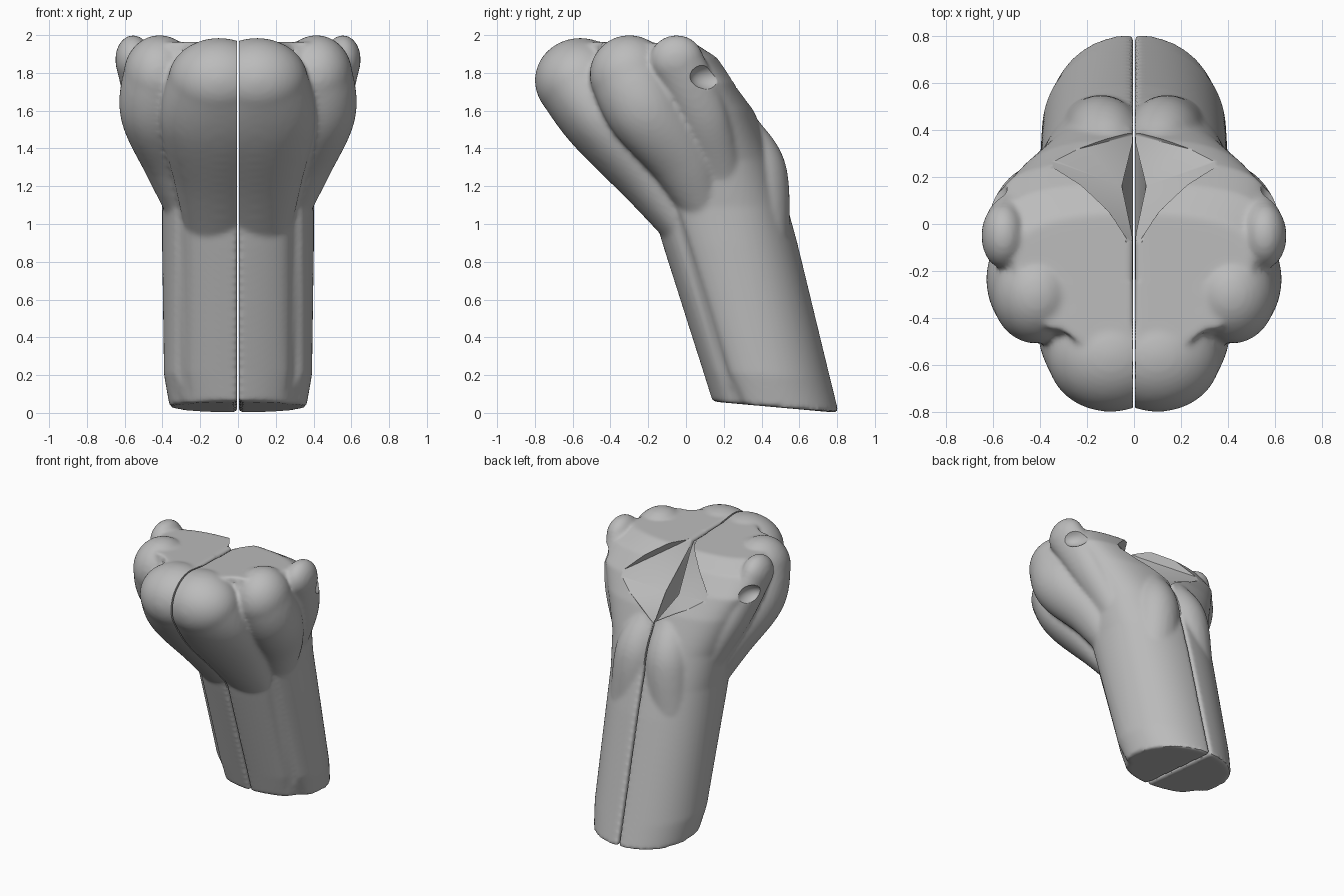
import bpy, bmesh, math
from mathutils import Vector, Matrix

if "Cube" in bpy.data.objects:
    bpy.data.objects.remove(bpy.data.objects["Cube"], do_unlink=True)

grey = bpy.data.materials.new("plain grey")
grey.use_nodes = True
grey.diffuse_color = (0.5, 0.5, 0.5, 1)
grey.node_tree.nodes["Principled BSDF"].inputs["Base Color"].default_value = (0.5, 0.5, 0.5, 1)


def to_object(bm, name):
    bmesh.ops.recalc_face_normals(bm, faces=bm.faces)
    mesh = bpy.data.meshes.new(name)
    bm.to_mesh(mesh)
    bm.free()
    mesh.materials.append(grey)
    obj = bpy.data.objects.new(name, mesh)
    bpy.context.collection.objects.link(obj)
    return obj


def add_stalk(bm, levels, steps=36):
    """Loft of half sections, flat on the midline."""
    rings = []
    for yf, zf, yb, zb, w, wide, power in levels:
        ring = []
        ym = yf + (yb - yf) * wide
        for i in range(steps + 1):
            a = math.pi * (i / steps - 0.5)
            x = 0.002 + w * max(math.cos(a), 0) ** (2 / power)
            s = math.copysign(abs(math.sin(a)) ** (2 / power), a)
            y = ym + s * ((yb - ym) if s > 0 else (ym - yf))
            # shallow groove along the front corner
            if s < 0:
                y += 0.035 * math.exp(-((x - 0.3) / 0.025) ** 2)
            z = zf + (zb - zf) * (y - yf) / (yb - yf)
            ring.append(bm.verts.new((x, y, z)))
        rings.append(ring)
    n = steps + 1
    for a, b in zip(rings, rings[1:]):
        for i in range(n):
            j = (i + 1) % n
            bm.faces.new((a[i], a[j], b[j], b[i]))
    bm.faces.new(rings[0])
    bm.faces.new(rings[-1])


def spline(p0, p1, p2, p3, t):
    return 0.5 * (2 * p1 + (p2 - p0) * t + (2 * p0 - 5 * p1 + 4 * p2 - p3) * t ** 2
                  + (3 * p1 - p0 - 3 * p2 + p3) * t ** 3)


def add_lobe(bm, stations, steps=14):
    """Swollen lobe: ellipsoids along a smooth path of (centre, radii)."""
    pts = [stations[0]] + stations + [stations[-1]]
    for quad in zip(pts, pts[1:], pts[2:], pts[3:]):
        for i in range(steps + 1):
            c, r = (spline(*[Vector(q[k]) for q in quad], i / steps) for k in (0, 1))
            m = Matrix.Translation(c) @ Matrix.Diagonal((*r, 1))
            bmesh.ops.create_icosphere(bm, subdivisions=4, radius=1, matrix=m)


# Half body: stalk with swollen head
bm = bmesh.new()
add_stalk(bm, [
    (0.14, 0.06, 0.81, 0.00, 0.36, 0.45, 2.1),
    (0.09, 0.22, 0.765, 0.18, 0.39, 0.45, 2.1),
    (-0.12, 0.88, 0.59, 0.9, 0.40, 0.5, 2.2),
    (-0.18, 1.08, 0.535, 1.1, 0.40, 0.52, 2.3),
    (-0.28, 1.3, 0.46, 1.35, 0.43, 0.57, 2.4),
    (-0.42, 1.6, 0.36, 1.6, 0.52, 0.65, 2.7),
    (-0.48, 1.75, 0.27, 1.75, 0.57, 0.75, 2.8),
    (-0.53, 1.88, 0.17, 1.88, 0.57, 0.74, 2.6),
    (-0.53, 1.965, 0.05, 1.955, 0.5, 0.7, 2.4)])
# front lobe, cut off by the midline
add_lobe(bm, [((0.1, -0.56, 1.76), (0.27, 0.24, 0.225)),
              ((0.1, -0.44, 1.55), (0.31, 0.21, 0.2)),
              ((0.1, -0.18, 1.24), (0.24, 0.17, 0.17)),
              ((0.1, 0.0, 0.97), (0.18, 0.11, 0.12))])
# side lobe
add_lobe(bm, [((0.415, -0.3, 1.79), (0.19, 0.21, 0.21)),
              ((0.43, -0.21, 1.6), (0.195, 0.21, 0.2)),
              ((0.35, -0.02, 1.35), (0.16, 0.18, 0.17)),
              ((0.25, 0.1, 1.08), (0.13, 0.12, 0.12))])
# rear corner knob fading into a ridge
add_lobe(bm, [((0.555, -0.05, 1.87), (0.095, 0.14, 0.13)),
              ((0.48, 0.09, 1.58), (0.09, 0.13, 0.12)),
              ((0.325, 0.2, 1.22), (0.08, 0.11, 0.1)),
              ((0.29, 0.27, 0.95), (0.07, 0.08, 0.08))])
# rear swelling beside the midline
add_lobe(bm, [((0.1, 0.31, 1.47), (0.12, 0.11, 0.1)),
              ((0.125, 0.36, 1.27), (0.165, 0.175, 0.16)),
              ((0.15, 0.41, 0.95), (0.16, 0.14, 0.12))])
body = to_object(bm, "lobed_stalk")

# Cutters: midline, V-shaped hollow at the top rear, nick behind the knob
bm = bmesh.new()
bmesh.ops.create_cube(bm, size=4, matrix=Matrix.Translation((-1.995, 0, 1)))
midline = to_object(bm, "midline_cutter")
bm = bmesh.new()
for p in [(0, -0.09, 1.97), (0, 0.14, 1.6), (0, 0.38, 1.51),
          (0.2, 0.18, 1.87), (0.38, 0.28, 1.74)]:
    for side in (-1, 1):
        for lift in (0, 0.3):
            bm.verts.new((p[0] * side + 0.004 * side, p[1] + lift, p[2] + lift))
bmesh.ops.convex_hull(bm, input=bm.verts)
hollow = to_object(bm, "rear_hollow_cutter")
bm = bmesh.new()
bmesh.ops.create_icosphere(bm, subdivisions=4, radius=1,
                           matrix=Matrix.Translation((0.64, 0.15, 1.78)) @ Matrix.Diagonal((0.1, 0.13, 0.08, 1)))
nick = to_object(bm, "side_nick_cutter")


def add_cut(cutter):
    cut = body.modifiers.new("cut", 'BOOLEAN')
    cut.operation = 'DIFFERENCE'
    cut.object = cutter
    cutter.hide_render = True


def add_smooth(rounds):
    smooth = body.modifiers.new("soften", 'SMOOTH')
    smooth.factor = 0.5
    smooth.iterations = rounds


# Blend the parts, cut, then mirror
remesh = body.modifiers.new("blend", 'REMESH')
remesh.mode = 'VOXEL'
remesh.voxel_size = 0.014
add_smooth(5)
for cutter in (midline, hollow, nick):
    add_cut(cutter)
add_smooth(2)
mirror = body.modifiers.new("mirror", 'MIRROR')
mirror.use_mirror_merge = False

# Bake the result and remove the cutters
bpy.context.view_layer.update()
result = bpy.data.meshes.new_from_object(body.evaluated_get(bpy.context.evaluated_depsgraph_get()))
body.modifiers.clear()
body.data = result
result.materials.clear()
result.materials.append(grey)
for cutter in (midline, hollow, nick):
    bpy.data.objects.remove(cutter, do_unlink=True)

bpy.ops.object.select_all(action='DESELECT')
body.select_set(True)
bpy.context.view_layer.objects.active = body
bpy.ops.object.shade_smooth_by_angle(angle=math.radians(40))
